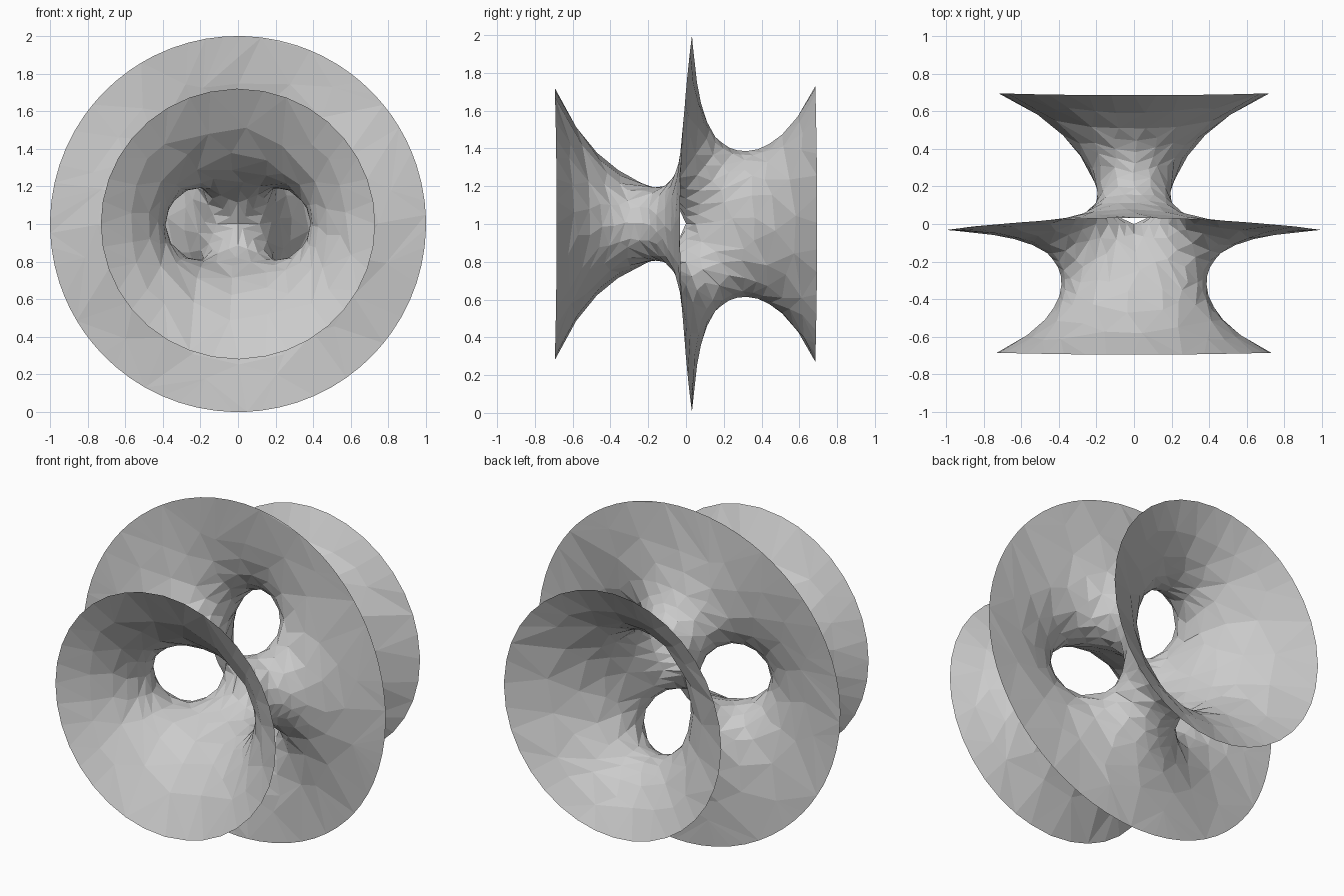
import bpy, bmesh, math
from mathutils import Vector

if "Cube" in bpy.data.objects:
    bpy.data.objects.remove(bpy.data.objects["Cube"])

PI, E1 = math.pi, 6.87519          # square lattice with periods 1 and i
Q2 = math.exp(-2 * PI)
NECK = 0.383                       # half width of the wide neck
ARC, STEM, STEPS = 9, 7, 20        # grid resolution of one eighth


def zeta(z):
    e = math.e ** (2j * PI * z)
    s = PI * z + PI * 1j * (e + 1) / (e - 1)
    for n in range(1, 10):
        s += 4 * PI * Q2**n / (1 - Q2**n) * (e**n - e**-n) / 2j
    return s


def wp(z):
    e = math.e ** (2j * PI * z)
    s = -PI - 4 * PI**2 * e / (e - 1) ** 2
    for n in range(1, 10):
        s -= 8 * PI**2 * n * Q2**n / (1 - Q2**n) * (e**n + e**-n) / 2
    return s


def surface(w):
    """Three-ended minimal surface, its axis along y."""
    a, b, c = zeta(w), zeta(w - 0.5), zeta(w - 0.5j)
    k, d = PI / (2 * E1), PI**2 / (4 * E1)
    p = wp(w)
    x = 0.5 * (-a + PI * w.real + d + k * (b - c)).real
    z = 0.5 * (-1j * a + PI * w.imag + d - k * 1j * (b - c)).real
    y = 0.25 * math.sqrt(2 * PI) * math.log(max(abs((p - E1) / (p + E1)), 1e-12))
    return Vector((x, y, z))


SCALE = NECK / min(abs(surface(complex(0.2 + i * 0.002, 0)).x) for i in range(125))


def rim(centre, angle):
    """Parameter point where the sheet leaves the unit sphere."""
    d = complex(math.cos(angle), math.sin(angle))
    lo, hi = 1e-3, 0.22
    for _ in range(40):
        m = (lo + hi) / 2
        if surface(centre + m * d).length * SCALE > 1:
            lo = m
        else:
            hi = m
    return centre + hi * d


# One eighth: from the disc rim to the funnel rim and on to the centre point
far = [rim(0.5, PI - PI / 2 * i / ARC) for i in range(ARC + 1)]
r = far[-1].imag
far += [complex(0.5, r * (0.5 / r) ** (i / STEM)) for i in range(1, STEM + 1)]
n = len(far)
near = [rim(0, PI / 4 * i / (n - 1)) for i in range(n)]
grid = []
for a, b in zip(near, far):
    col = []
    for j in range(STEPS + 1):
        s = (1 - math.cos(PI * j / STEPS)) / 2
        w = a + (b - a) * s
        col.append(surface(w) * SCALE)
    grid.append(col)

# Eight copies by two mirrors and a half turn about the diagonal line
bm = bmesh.new()
for sx in (1, -1):
    for sz in (1, -1):
        for turn in (False, True):
            vs = []
            for col in grid:
                row = []
                for p in col:
                    q = (p.z, -p.y, p.x) if turn else (p.x, p.y, p.z)
                    row.append(bm.verts.new((sx * q[0], q[1], 1 + sz * q[2])))
                vs.append(row)
            for i in range(n - 1):
                for j in range(STEPS):
                    bm.faces.new((vs[i][j], vs[i + 1][j], vs[i + 1][j + 1], vs[i][j + 1]))
bmesh.ops.remove_doubles(bm, verts=bm.verts, dist=1e-4)
bmesh.ops.recalc_face_normals(bm, faces=bm.faces)
bmesh.ops.triangulate(bm, faces=bm.faces)
count = len(bm.faces)
me = bpy.data.meshes.new("minimal_surface")
bm.to_mesh(me)
bm.free()
ob = bpy.data.objects.new("minimal_surface", me)
bpy.context.collection.objects.link(ob)

# Low-poly faceting
dec = ob.modifiers.new("low_poly", 'DECIMATE')
dec.ratio = 1000 / count
